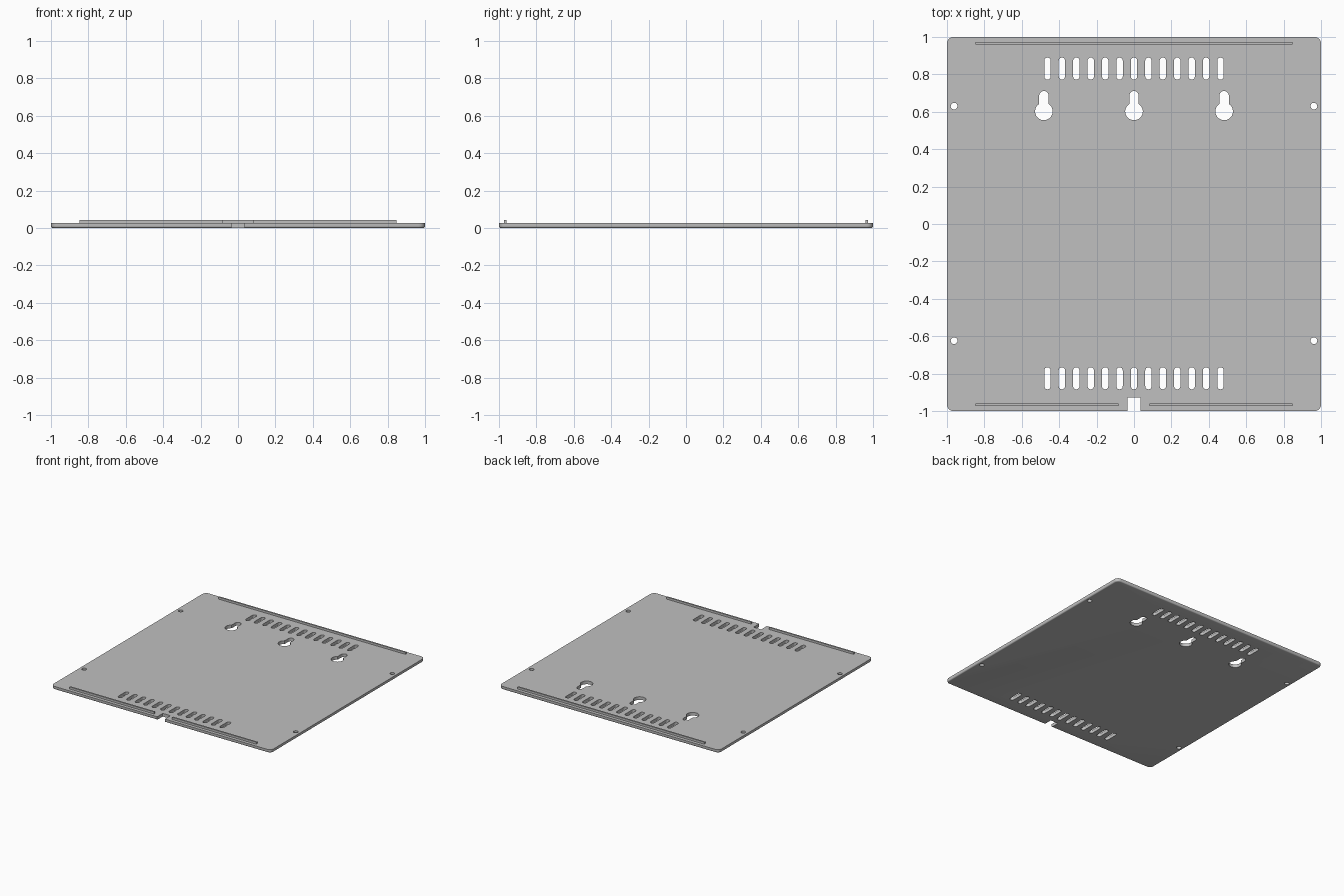
import bpy, bmesh
from math import pi, cos, sin, acos, radians

cube = bpy.data.objects.get("Cube")
if cube:
    bpy.data.objects.remove(cube, do_unlink=True)

THICK = 0.026    # plate thickness
RIB_TOP = 0.043  # top of the locating ribs
FILLET = 0.01    # rounded lower rim

grey = bpy.data.materials.new("plain grey")
grey.use_nodes = True
colour = (0.53, 0.53, 0.53, 1)
grey.diffuse_color = colour
grey.node_tree.nodes["Principled BSDF"].inputs["Base Color"].default_value = colour


def arc(cx, cy, r, a0, a1, n=10):
    return [(cx + r * cos(a0 + (a1 - a0) * i / n),
             cy + r * sin(a0 + (a1 - a0) * i / n)) for i in range(n + 1)]


def rounded_square(half, r):
    c = half - r
    pts = []
    for k, (sx, sy) in enumerate([(1, 1), (-1, 1), (-1, -1), (1, -1)]):
        pts += arc(sx * c, sy * c, r, k * pi / 2, (k + 1) * pi / 2, 6)
    return pts


def slot(x, low, high, r):
    return arc(x, high - r, r, 0, pi) + arc(x, low + r, r, pi, 2 * pi)


def keyhole(x, y, head, stem, top):
    a = acos(stem / head)
    return arc(x, y, head, pi - a, 2 * pi + a, 28) + arc(x, top - stem, stem, 0, pi)


def rectangle(x0, x1, y0, y1):
    return [(x0, y0), (x1, y0), (x1, y1), (x0, y1)]


def loft(bm, layers):
    """Closed solid through matching outlines, given as (outline, z) upwards."""
    rings = [[bm.verts.new((x, y, z)) for x, y in pts] for pts, z in layers]
    bm.faces.new(rings[0][::-1])
    bm.faces.new(rings[-1])
    for lo, hi in zip(rings, rings[1:]):
        for i in range(len(lo)):
            j = (i + 1) % len(lo)
            bm.faces.new((lo[i], lo[j], hi[j], hi[i]))


def make(name, solids):
    bm = bmesh.new()
    for layers in solids:
        loft(bm, layers)
    mesh = bpy.data.meshes.new(name)
    bm.to_mesh(mesh)
    bm.free()
    mesh.materials.append(grey)
    ob = bpy.data.objects.new(name, mesh)
    bpy.context.collection.objects.link(ob)
    return ob


# Plate with rounded corners and a filleted lower rim
layers = []
for i in range(5):
    a = pi / 2 * i / 4
    inset = FILLET * (1 - sin(a))
    layers.append((rounded_square(1 - inset, 0.035 - inset), FILLET * (1 - cos(a))))
layers.append((rounded_square(1, 0.035), THICK))
plate = make("base_plate", [layers])

# Openings: vent slots, hanging keyholes, screw holes and front cable notch
holes = []
for i in range(-6, 7):
    holes.append(slot(i * 0.0771, 0.772, 0.89, 0.017))
    holes.append(slot(i * 0.0771, -0.884, -0.766, 0.017))
for x in (-0.482, 0, 0.482):
    holes.append(keyhole(x, 0.602, 0.047, 0.025, 0.711))
for x in (-0.962, 0.962):
    for y in (0.63, -0.624):
        holes.append(arc(x, y, 0.018, 0, 2 * pi, 24)[:-1])
holes.append(rectangle(-0.035, 0.035, -1.1, -0.927))
cutter = make("opening_cutter", [[(h, -0.1), (h, 0.1)] for h in holes])
cutter.hide_render = True

cut = plate.modifiers.new("openings", 'BOOLEAN')
cut.operation = 'DIFFERENCE'
cut.solver = 'EXACT'
cut.object = cutter
bpy.ops.object.select_all(action='DESELECT')
plate.select_set(True)
bpy.context.view_layer.objects.active = plate
bpy.ops.object.modifier_apply(modifier=cut.name)
bpy.data.objects.remove(cutter, do_unlink=True)
bpy.ops.object.shade_smooth_by_angle(angle=radians(30))

# Locating ribs along the back and front edges
for name, x0, x1, y in (("back_rib", -0.848, 0.848, 0.967),
                        ("front_right_rib", -0.848, -0.082, -0.967),
                        ("front_left_rib", 0.082, 0.848, -0.967)):
    r = rectangle(x0, x1, y - 0.0065, y + 0.0065)
    make(name, [[(r, THICK - 0.002), (r, RIB_TOP)]])
